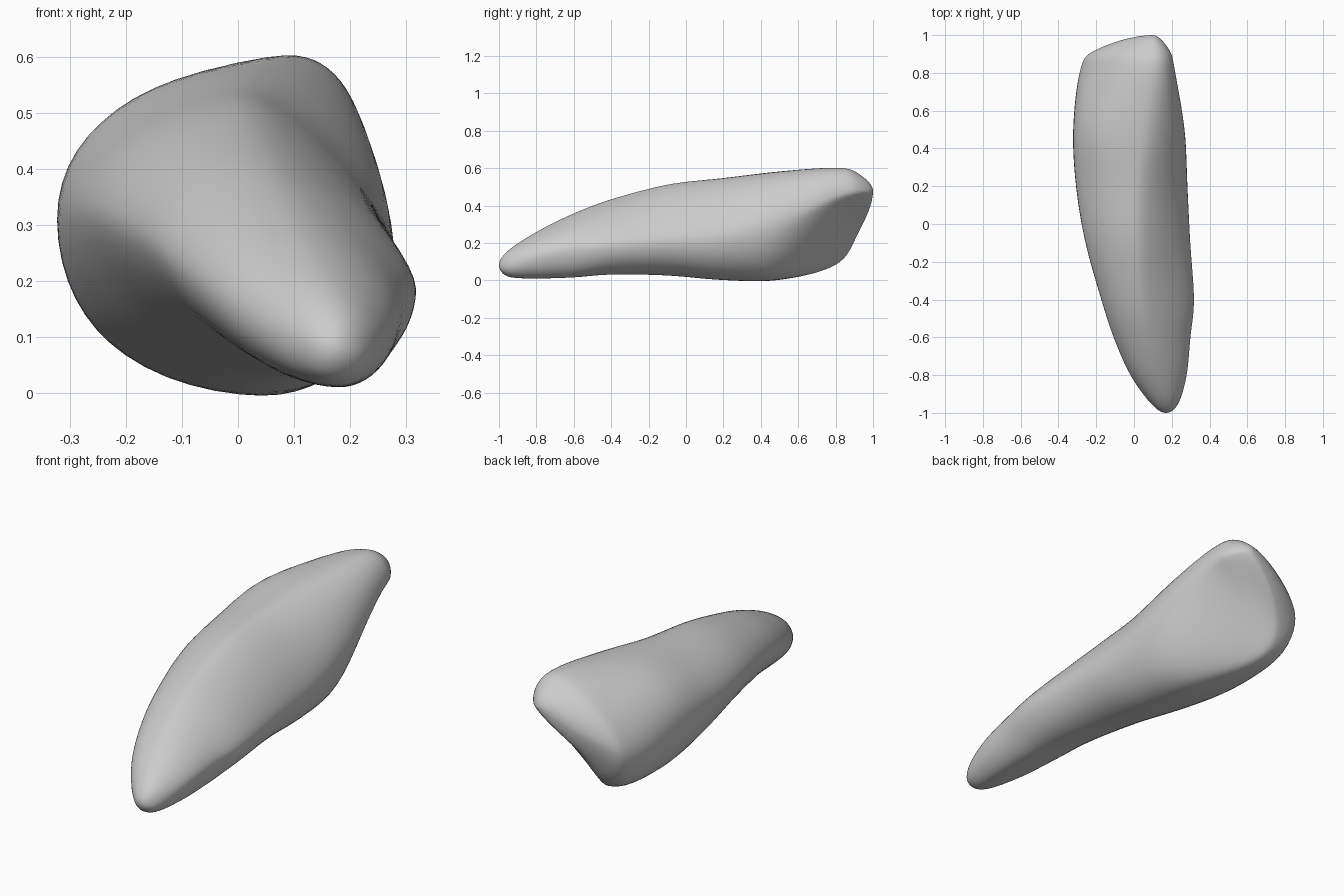
import bpy
import bmesh
from math import cos, sin, pi

if "Cube" in bpy.data.objects:
    bpy.data.objects.remove(bpy.data.objects["Cube"], do_unlink=True)

SIDES = 56
STEPS = 8

# Cross-sections along y:
# y, left (x, z), top (x, z), right (x, z), bottom (x, z),
# then flatness of the upper left, lower left, upper right and lower right
sections = [
    (-1, .17, .08, .17, .08, .17, .08, .17, .08, 1, 1, 1, 1),
    (-.95, .09, .1, .16, .16, .235, .08, .17, .02, 1, 1, 1, 1),
    (-.8, -.02, .16, .11, .26, .28, .13, .18, .01, 1, 1.1, 1.2, 1),
    (-.6, -.11, .23, .07, .36, .3, .17, .18, .015, 1.05, 1.2, 1.35, 1),
    (-.4, -.175, .28, .04, .435, .32, .19, .15, .03, 1.1, 1.25, 1.45, 1),
    (-.1, -.26, .32, .02, .515, .3, .21, .09, .025, 1.15, 1.25, 1.45, 1),
    (.2, -.31, .32, .02, .55, .285, .23, .06, .0, 1.1, 1.1, 1.35, 1),
    (.5, -.325, .31, .05, .585, .27, .31, .03, .0, .95, .93, 1.15, 1.15),
    (.8, -.29, .28, .09, .605, .22, .44, -.12, .08, 1.2, .95, .95, 1.9),
    (.92, -.21, .34, .1, .575, .19, .47, -.11, .25, 1.3, 1, 1, 1.8),
    (1, .1, .48, .1, .48, .1, .48, .1, .48, 1.3, 1, 1, 1.5),
]


def beyond(end, neighbour):
    """Phantom section that rounds the closed end of the loft."""
    return (neighbour[0],) + tuple(2 * a - b for a, b in zip(end[1:], neighbour[1:]))


def spline(a, b, c, d, t):
    """Smooth interpolation between b and c."""
    return b + .5 * t * (c - a + t * (2 * a - 5 * b + 4 * c - d + t * (3 * (b - c) + d - a)))


def outline(section):
    """Four rounded quadrants joining the extreme points of a section."""
    y, xl, zl, xt, zt, xr, zr, xb, zb, up_left, low_left, up_right, low_right = section
    points = []
    for i in range(SIDES):
        angle = 2 * pi * i / SIDES
        c, s = cos(angle), sin(angle)
        side_x, side_z = (xr, zr) if c >= 0 else (xl, zl)
        end_x, end_z = (xt, zt) if s >= 0 else (xb, zb)
        upper, lower = (up_right, low_right) if c >= 0 else (up_left, low_left)
        power = upper if s >= 0 else lower
        u, v = abs(c) ** power, abs(s) ** power
        points.append((end_x + (side_x - end_x) * u, y, side_z + (end_z - side_z) * v))
    return points


# Loft the body through the sections
track = [beyond(sections[0], sections[1])] + sections + [beyond(sections[-1], sections[-2])]
bm = bmesh.new()
rings = []
for k in range(1, len(track) - 2):
    for j in range(STEPS):
        blend = [spline(*values, j / STEPS) for values in zip(*track[k - 1:k + 3])]
        if k + j > 1:
            rings.append([bm.verts.new(p) for p in outline(blend)])

for near, far in zip(rings, rings[1:]):
    for i in range(SIDES):
        n = (i + 1) % SIDES
        bm.faces.new((near[i], near[n], far[n], far[i]))

# Close both rounded ends on a single point
for ring, section in ((rings[0], sections[0]), (rings[-1], sections[-1])):
    pole = bm.verts.new((section[1], section[0], section[2]))
    for i in range(SIDES):
        bm.faces.new((ring[i], ring[(i + 1) % SIDES], pole))

# Soften the creases between quadrants
for _ in range(5):
    bmesh.ops.smooth_vert(bm, verts=[v for v in bm.verts if abs(v.co.y) < .97], factor=.5,
                          use_axis_x=True, use_axis_z=True)
bmesh.ops.recalc_face_normals(bm, faces=bm.faces)
mesh = bpy.data.meshes.new("tapered_body")
bm.to_mesh(mesh)
bm.free()
mesh.shade_smooth()

body = bpy.data.objects.new("tapered_body", mesh)
bpy.context.collection.objects.link(body)

# Single plain grey colour
grey = bpy.data.materials.new("plain_grey")
grey.use_nodes = True
grey.diffuse_color = (.6, .6, .6, 1)
grey.node_tree.nodes["Principled BSDF"].inputs["Base Color"].default_value = (.6, .6, .6, 1)
mesh.materials.append(grey)
